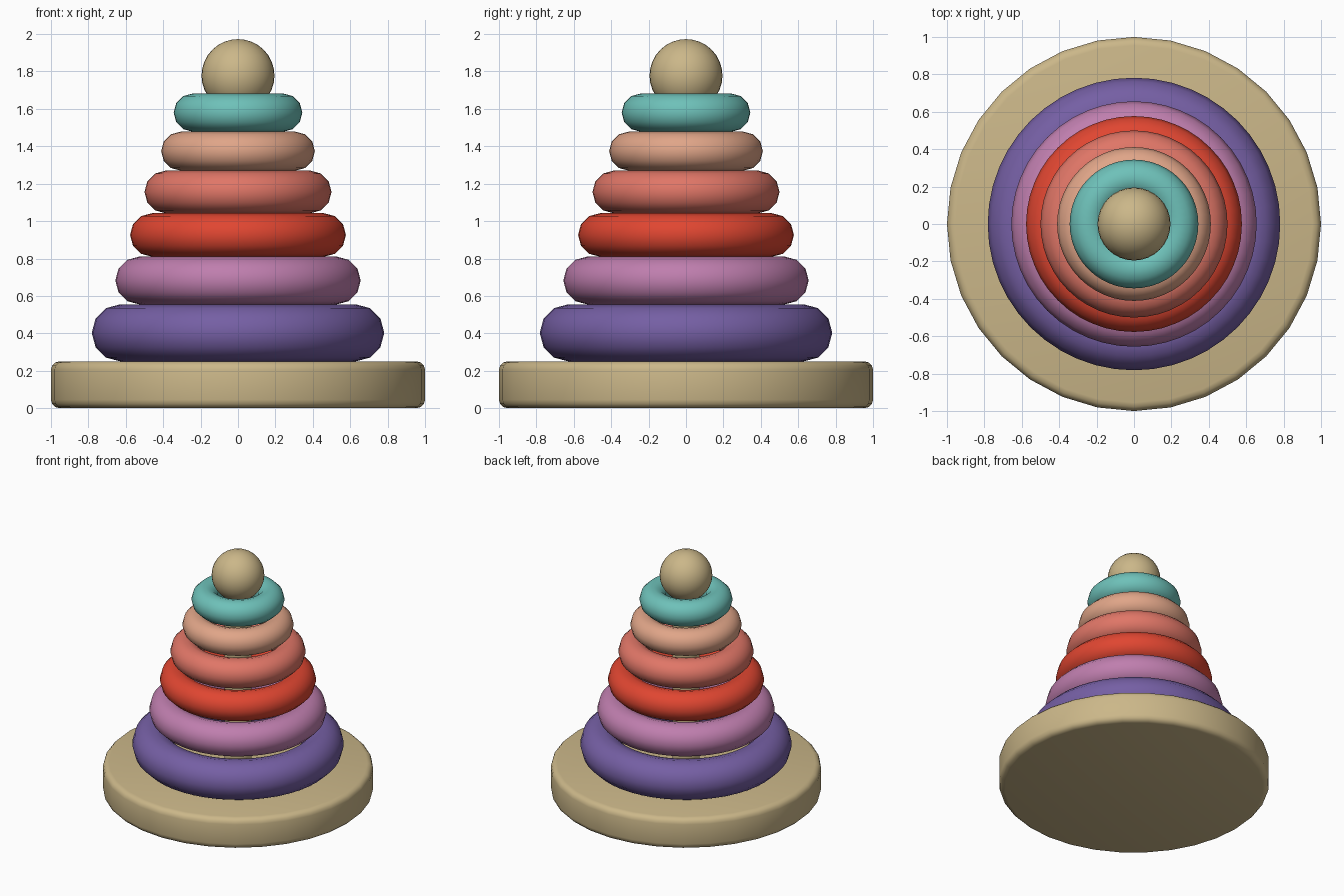
import bpy
import math

if "Cube" in bpy.data.objects:
    bpy.data.objects.remove(bpy.data.objects["Cube"])


def material(name, rgb):
    """Flat colour from 0-255 sRGB, stored as linear."""
    lin = [((c / 255 + 0.055) / 1.055) ** 2.4 for c in rgb]
    m = bpy.data.materials.new(name)
    m.diffuse_color = (*lin, 1)
    m.use_nodes = True
    m.node_tree.nodes["Principled BSDF"].inputs["Base Color"].default_value = m.diffuse_color
    return m


def finish(name, mat, angle=60):
    ob = bpy.context.object
    ob.name = name
    ob.data.materials.append(mat)
    bpy.ops.object.shade_smooth_by_angle(angle=math.radians(angle))
    return ob


wood = material("natural wood", (203, 183, 137))

# round base with softened rims
bpy.ops.mesh.primitive_cylinder_add(vertices=32, radius=1, depth=0.25, location=(0, 0, 0.125))
bevel = bpy.context.object.modifiers.new("soft rim", 'BEVEL')
bevel.width = 0.045
bevel.segments = 3
bevel.limit_method = 'ANGLE'
bevel.angle_limit = math.radians(40)
bpy.ops.object.modifier_apply(modifier=bevel.name)
finish("base", wood, 35)

# pole through the rings
bpy.ops.mesh.primitive_cylinder_add(vertices=32, radius=0.1, depth=1.45, location=(0, 0, 0.965))
finish("pole", wood, 35)

# stacked rings: name, colour, outer radius, bottom, top
rings = [
    ("purple", (117, 95, 164), 0.782, 0.25, 0.555),
    ("pink", (191, 126, 174), 0.656, 0.555, 0.81),
    ("red", (224, 70, 49), 0.577, 0.81, 1.042),
    ("coral", (224, 118, 103), 0.50, 1.042, 1.27),
    ("peach", (224, 165, 136), 0.411, 1.27, 1.478),
    ("teal", (110, 193, 185), 0.344, 1.478, 1.682),
]
for name, rgb, outer, low, high in rings:
    minor = (high - low) / 2
    bpy.ops.mesh.primitive_torus_add(
        major_segments=48, minor_segments=12, major_radius=outer - minor,
        minor_radius=minor, location=(0, 0, (low + high) / 2))
    finish(name + "_ring", material(name, rgb))

# ball on top
bpy.ops.mesh.primitive_uv_sphere_add(segments=32, ring_count=16, radius=0.195, location=(0, 0, 1.778))
finish("top_ball", wood)
